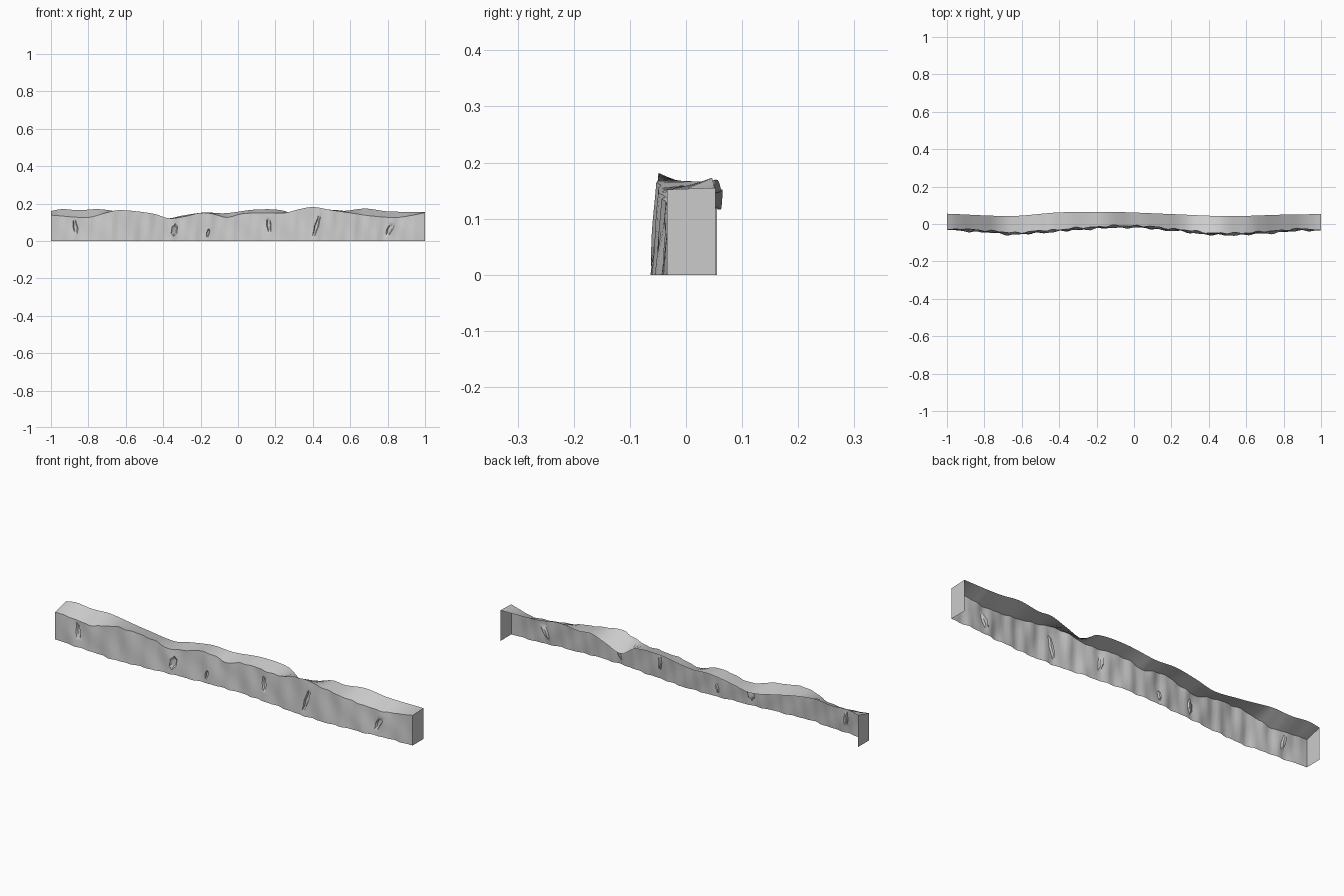
import bpy, math
from mathutils import Vector
from mathutils.geometry import delaunay_2d_cdt

if "Cube" in bpy.data.objects:
    bpy.data.objects.remove(bpy.data.objects["Cube"])

# Edge profiles as (x, value) points
FRONT_Z = [(-1, .138), (-.8, .126), (-.7, .152), (-.63, .165), (-.45, .145), (-.37, .121),
           (-.29, .13), (-.2, .15), (-.14, .146), (-.06, .126), (.02, .145), (.12, .15),
           (.25, .15), (.32, .168), (.4, .181), (.5, .165), (.6, .15), (.7, .135),
           (.84, .125), (.92, .135), (1, .152)]
BACK_Z = [(-1, .16), (-.94, .17), (-.85, .164), (-.75, .17), (-.65, .158), (-.55, .14),
          (-.4, .116), (-.3, .135), (-.18, .152), (-.07, .148), (.1, .168), (.25, .16),
          (.33, .112), (.42, .14), (.5, .166), (.57, .161), (.68, .173), (.8, .158), (1, .155)]
FRONT_Y = [(-1, -.031), (-.8, -.043), (-.65, -.055), (-.45, -.042), (-.2, -.024), (0, -.018),
           (.2, -.034), (.45, -.058), (.7, -.05), (.85, -.037), (1, -.034)]
BACK_Y = [(-1, .055), (-.65, .043), (-.4, .062), (-.1, .064), (.2, .053), (.5, .042),
          (.8, .05), (1, .053)]
# Chips: x, z, half width, half height, lean
CHIPS = [(-.87, .075, .013, .052, .12), (-.34, .058, .018, .042, -.1), (-.16, .043, .009, .025, -.2),
         (.165, .085, .014, .042, .1), (.42, .08, .012, .054, -.35), (.812, .062, .018, .045, -.35)]
H = .15


def curve(pts, x):
    """Smooth interpolation through the points."""
    n = len(pts)
    i = 0
    while i < n - 2 and x > pts[i + 1][0]:
        i += 1

    def slope(k):
        a, b = pts[max(k - 1, 0)], pts[min(k + 1, n - 1)]
        return (b[1] - a[1]) / (b[0] - a[0])
    (x0, a), (x1, b) = pts[i], pts[i + 1]
    d = x1 - x0
    t = (x - x0) / d
    return ((2*t**3 - 3*t*t + 1) * a + (t**3 - 2*t*t + t) * d * slope(i)
            + (3*t*t - 2*t**3) * b + (t**3 - t*t) * d * slope(i + 1))


def wall_point(x, v, depth=0):
    """Point of the rippled front wall; v runs from 0 to H."""
    u = v / H
    fade = min(1, (1 - abs(x)) * 12)
    ripple = .0028 * math.sin(58 * x + 1.2 * u) + .0022 * math.sin(97 * x + 2 - 2 * u) \
        + .0015 * math.sin(31 * x + 5 * u)
    y = curve(FRONT_Y, x) + fade * (ripple - .002 + .011 * u) + depth
    return (x, y, u * curve(FRONT_Z, x))


def back_point(x):
    return (x, curve(BACK_Y, x), curve(BACK_Z, x))


def add(name, verts, faces):
    me = bpy.data.meshes.new(name)
    me.from_pydata(verts, [], faces)
    ob = bpy.data.objects.new(name, me)
    bpy.context.collection.objects.link(ob)
    bpy.ops.object.select_all(action='DESELECT')
    ob.select_set(True)
    bpy.context.view_layer.objects.active = ob
    bpy.ops.object.shade_smooth_by_angle(angle=math.radians(40))
    return ob


# Front wall: grid with chip outlines cut into it
NX, NZ, RING = 120, 8, 12
flat, depth, edges = [], [], []


def in_chip(x, v):
    for cx, cz, w, h, lean in CHIPS:
        cv = cz * H / curve(FRONT_Z, cx)
        dv = v - cv
        dx = x - cx + lean * dv
        if (dx / (w + .004))**2 + (dv / (h + .004))**2 < 1:
            return True
    return False


for i in range(NX + 1):
    for j in range(NZ + 1):
        x, v = -1 + 2 * i / NX, H * j / NZ
        if not in_chip(x, v):
            flat.append(Vector((x, v)))
            depth.append(0)
for cx, cz, w, h, lean in CHIPS:
    cv = cz * H / curve(FRONT_Z, cx)
    for scale, d in ((1, 0), (.62, .009)):
        start = len(flat)
        for k in range(RING):
            a = 2 * math.pi * k / RING
            r = scale * (1 + .12 * math.sin(3 * k + cx * 20)) * .92
            dv = h * r * math.sin(a)
            flat.append(Vector((cx + w * r * math.cos(a) - lean * dv, cv + dv)))
            depth.append(d)
            edges.append((start + k, start + (k + 1) % RING))
pts, _, tris, origin, _, _ = delaunay_2d_cdt(flat, edges, [], 0, 1e-6)
wall = [wall_point(p.x, p.y, depth[o[0]] if o else 0) for p, o in zip(pts, origin)]
add("front_wall", wall, [tuple(t) for t in tris])

# Top surface between the front and back edges
verts, faces = [], []
for i in range(NX + 1):
    x = -1 + 2 * i / NX
    verts += [wall_point(x, H), back_point(x)]
    if i:
        a = 2 * i
        faces.append((a - 2, a, a + 1, a - 1))
add("top_surface", verts, faces)

# End caps; the back and underside stay open
for name, x in (("left_end", -1), ("right_end", 1)):
    b = back_point(x)
    quad = [wall_point(x, 0), (x, b[1], 0), b, wall_point(x, H)]
    add(name, quad, [(0, 1, 2, 3) if x > 0 else (3, 2, 1, 0)])
